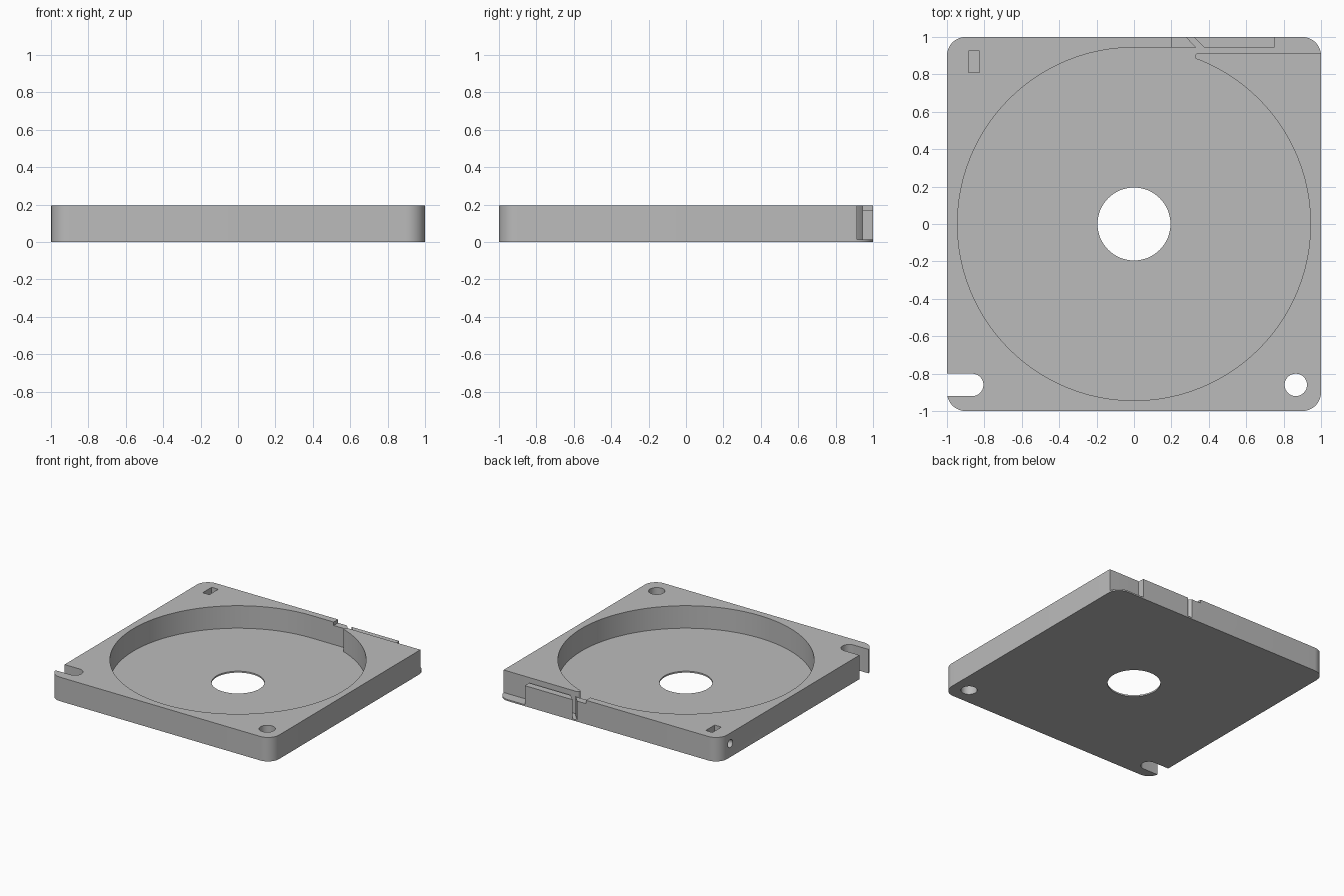
import bpy, bmesh
from math import cos, sin, pi, radians

cube = bpy.data.objects.get("Cube")
if cube:
    bpy.data.objects.remove(cube, do_unlink=True)

HEIGHT, FLOOR, POCKET_R = 0.195, 0.012, 0.944
LIP_Y = 0.915          # inner side of the exit channel
ABOVE, BELOW = 0.4, -0.2

grey = bpy.data.materials.new("light_grey")
grey.use_nodes = True
grey.diffuse_color = (0.5, 0.5, 0.5, 1)
grey.node_tree.nodes["Principled BSDF"].inputs["Base Color"].default_value = (0.5, 0.5, 0.5, 1)


def arc(cx, cy, r, start, end, steps):
    angles = [radians(start + (end - start) * i / steps) for i in range(steps + 1)]
    return [(cx + r * cos(a), cy + r * sin(a)) for a in angles]


def circle(cx, cy, r, steps):
    return arc(cx, cy, r, 0, 360, steps)[:-1]


def box(x0, x1, y0, y1):
    return [(x0, y0), (x1, y0), (x1, y1), (x0, y1)]


def prism(name, outline, z0, z1):
    """Extrude a flat outline from z0 to z1."""
    bm = bmesh.new()
    face = bm.faces.new([bm.verts.new((x, y, z0)) for x, y in outline])
    top = bmesh.ops.extrude_face_region(bm, geom=[face])["geom"]
    verts = [v for v in top if isinstance(v, bmesh.types.BMVert)]
    bmesh.ops.translate(bm, verts=verts, vec=(0, 0, z1 - z0))
    bmesh.ops.recalc_face_normals(bm, faces=bm.faces)
    mesh = bpy.data.meshes.new(name)
    bm.to_mesh(mesh)
    bm.free()
    obj = bpy.data.objects.new(name, mesh)
    bpy.context.collection.objects.link(obj)
    mesh.materials.append(grey)
    return obj


# Square tray block with rounded corners
outline = []
for i, (sx, sy) in enumerate([(1, 1), (-1, 1), (-1, -1), (1, -1)]):
    outline += arc(sx * 0.9, sy * 0.9, 0.1, 90 * i, 90 * i + 90, 12)
tray = prism("reel_tray", outline, 0, HEIGHT)

# Exit channel, bounded inside by a lip with a rounded tip
tip_r = 0.0185
channel = [(0, 0.85), (0.345, 0.85)]
channel += arc(0.345, LIP_Y - tip_r, tip_r, 270, 90, 10)
channel += [(1.1, LIP_Y), (1.1, POCKET_R), (0, POCKET_R)]

# Side slot that opens through the right edge
slot = [(-1.1, -0.92)] + arc(-0.865, -0.86, 0.06, -90, 90, 16) + [(-1.1, -0.8)]

cutters = [
    prism("round_pocket", circle(0, 0, POCKET_R, 96), FLOOR, ABOVE),
    prism("exit_channel", channel, FLOOR, ABOVE),
    prism("open_corner", box(0.75, 1.1, 0.93, 1.1), FLOOR, ABOVE),
    prism("lowered_wall_top", box(0.2, 1.1, 0.93, 1.1), 0.167, ABOVE),
    prism("slanted_slit", [(0.345, 0.93), (0.39, 0.93), (0.3, 1.02), (0.26, 1.02)], FLOOR, ABOVE),
    prism("centre_hole", circle(0, 0, 0.195, 64), BELOW, ABOVE),
    prism("mounting_hole", circle(0.865, -0.86, 0.06, 32), BELOW, ABOVE),
    prism("mounting_slot", slot, BELOW, ABOVE),
    prism("nut_pocket", box(-0.885, -0.825, 0.81, 0.925), 0.045, ABOVE),
]

# Screw hole running in from the side to the nut pocket
screw = prism("screw_hole", circle(0, 0, 0.032, 24), 0, 0.25)
screw.rotation_euler = (0, pi / 2, 0)
screw.location = (-1.1, 0.86, 0.11)
cutters.append(screw)

for cutter in cutters:
    cutter.hide_render = True
    mod = tray.modifiers.new(cutter.name, "BOOLEAN")
    mod.operation, mod.solver, mod.object = "DIFFERENCE", "EXACT", cutter

# Apply the cuts, then drop the cutters
bpy.context.view_layer.update()
evaluated = tray.evaluated_get(bpy.context.evaluated_depsgraph_get())
tray.data = bpy.data.meshes.new_from_object(evaluated)
tray.modifiers.clear()
for cutter in cutters:
    bpy.data.objects.remove(cutter, do_unlink=True)

bpy.ops.object.select_all(action="DESELECT")
tray.select_set(True)
bpy.context.view_layer.objects.active = tray
bpy.ops.object.shade_smooth_by_angle(angle=radians(30))
